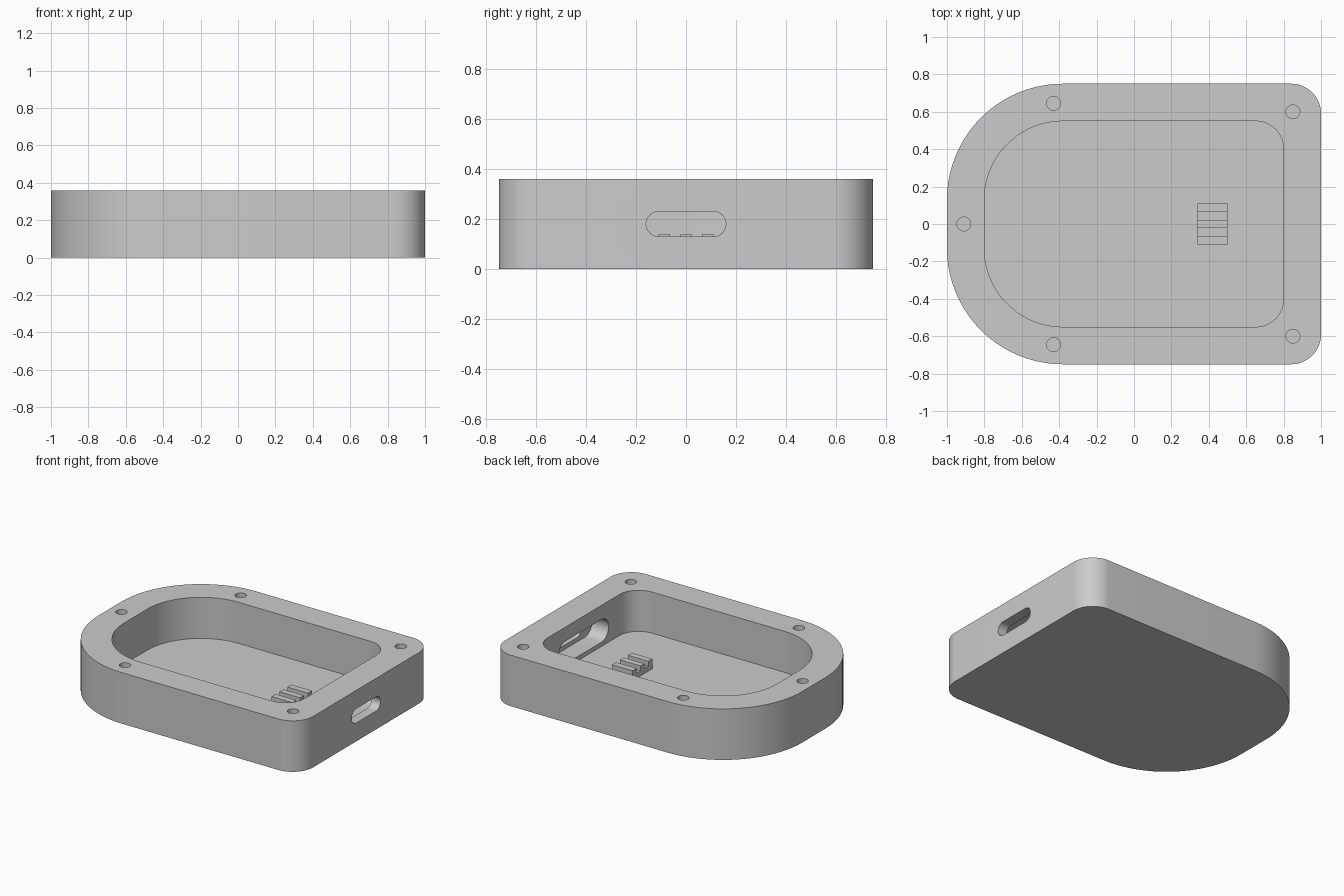
import bpy, bmesh, math
from mathutils import Matrix, Vector

default = bpy.data.objects.get("Cube")
if default:
    bpy.data.objects.remove(default)

HEIGHT, FLOOR = 0.36, 0.07

grey = bpy.data.materials.new("plain grey")
grey.use_nodes = True
grey.diffuse_color = (0.6, 0.6, 0.6, 1)
grey.node_tree.nodes["Principled BSDF"].inputs["Base Color"].default_value = (0.6, 0.6, 0.6, 1)


def rounded_outline(x0, x1, y0, y1, r_left, r_right, steps=20):
    """Counter-clockwise rectangle with its own corner radius at each end."""
    corners = [(x1, y0, r_right, -1, 1, 270), (x1, y1, r_right, -1, -1, 0),
               (x0, y1, r_left, 1, -1, 90), (x0, y0, r_left, 1, 1, 180)]
    points = []
    for x, y, r, sx, sy, start in corners:
        for i in range(steps + 1):
            a = math.radians(start + 90 * i / steps)
            points.append((x + sx * r + r * math.cos(a), y + sy * r + r * math.sin(a)))
    return points


def prism(name, outline, depth, matrix):
    """Extrude an outline along its local z, then place it."""
    bm = bmesh.new()
    face = bm.faces.new([bm.verts.new((x, y, 0)) for x, y in outline])
    top = bmesh.ops.extrude_face_region(bm, geom=[face])["geom"]
    bmesh.ops.translate(bm, vec=(0, 0, depth),
                        verts=[v for v in top if isinstance(v, bmesh.types.BMVert)])
    bmesh.ops.remove_doubles(bm, verts=bm.verts, dist=0.0001)
    bmesh.ops.transform(bm, matrix=matrix, verts=bm.verts)
    bmesh.ops.recalc_face_normals(bm, faces=bm.faces)
    mesh = bpy.data.meshes.new(name)
    bm.to_mesh(mesh)
    bm.free()
    mesh.materials.append(grey)
    obj = bpy.data.objects.new(name, mesh)
    bpy.context.collection.objects.link(obj)
    return obj


def activate(obj):
    bpy.ops.object.select_all(action='DESELECT')
    obj.select_set(True)
    bpy.context.view_layer.objects.active = obj


def cut(target, cutter):
    mod = target.modifiers.new("cut", 'BOOLEAN')
    mod.operation, mod.solver, mod.object = 'DIFFERENCE', 'EXACT', cutter
    activate(target)
    bpy.ops.object.modifier_apply(modifier=mod.name)
    bpy.data.objects.remove(cutter)


def lift(z):
    return Matrix.Translation((0, 0, z))


# Tray body and its main pocket
body = prism("case_body", rounded_outline(-1, 1, -0.75, 0.75, 0.62, 0.16), HEIGHT, lift(0))
cut(body, prism("pocket_cutter", rounded_outline(-0.8, 0.8, -0.55, 0.55, 0.42, 0.15),
                HEIGHT, lift(FLOOR)))

# Port: a small opening outside, a wider recess behind it
along_x = Matrix(((0, 0, 1, 0), (1, 0, 0, 0), (0, 1, 0, 0), (0, 0, 0, 1)))
for half_width, radius, start, end in ((0.16, 0.05, 0.7, 1.1), (0.28, 0.08, 0.7, 0.93)):
    outline = rounded_outline(-half_width, half_width, -radius, radius, radius, radius, 8)
    cut(body, prism("port_cutter", outline, end - start,
                    Matrix.Translation((start, 0, 0.18)) @ along_x))

# Blind screw holes in the rim
for x, y in ((0.85, 0.6), (0.85, -0.6), (-0.43, 0.645), (-0.43, -0.645), (-0.91, 0)):
    r = 0.037
    cut(body, prism("screw_hole_cutter", rounded_outline(x - r, x + r, y - r, y + r, r, r, 8),
                    HEIGHT, lift(0.16)))

activate(body)
bpy.ops.object.shade_smooth_by_angle(angle=math.radians(30))

# Three-ridged cable clamp on the floor: ridge profile swept along x
ridges = [(-0.11, 0.14), (-0.065, 0.14), (-0.065, 0.105), (-0.022, 0.105), (-0.022, 0.14)]
profile = ridges + [(-y, z) for y, z in reversed(ridges)]
profile += [(0.11, FLOOR - 0.01), (-0.11, FLOOR - 0.01)]
prism("cable_clamp", profile, 0.16, Matrix.Translation((0.34, 0, 0)) @ along_x)
